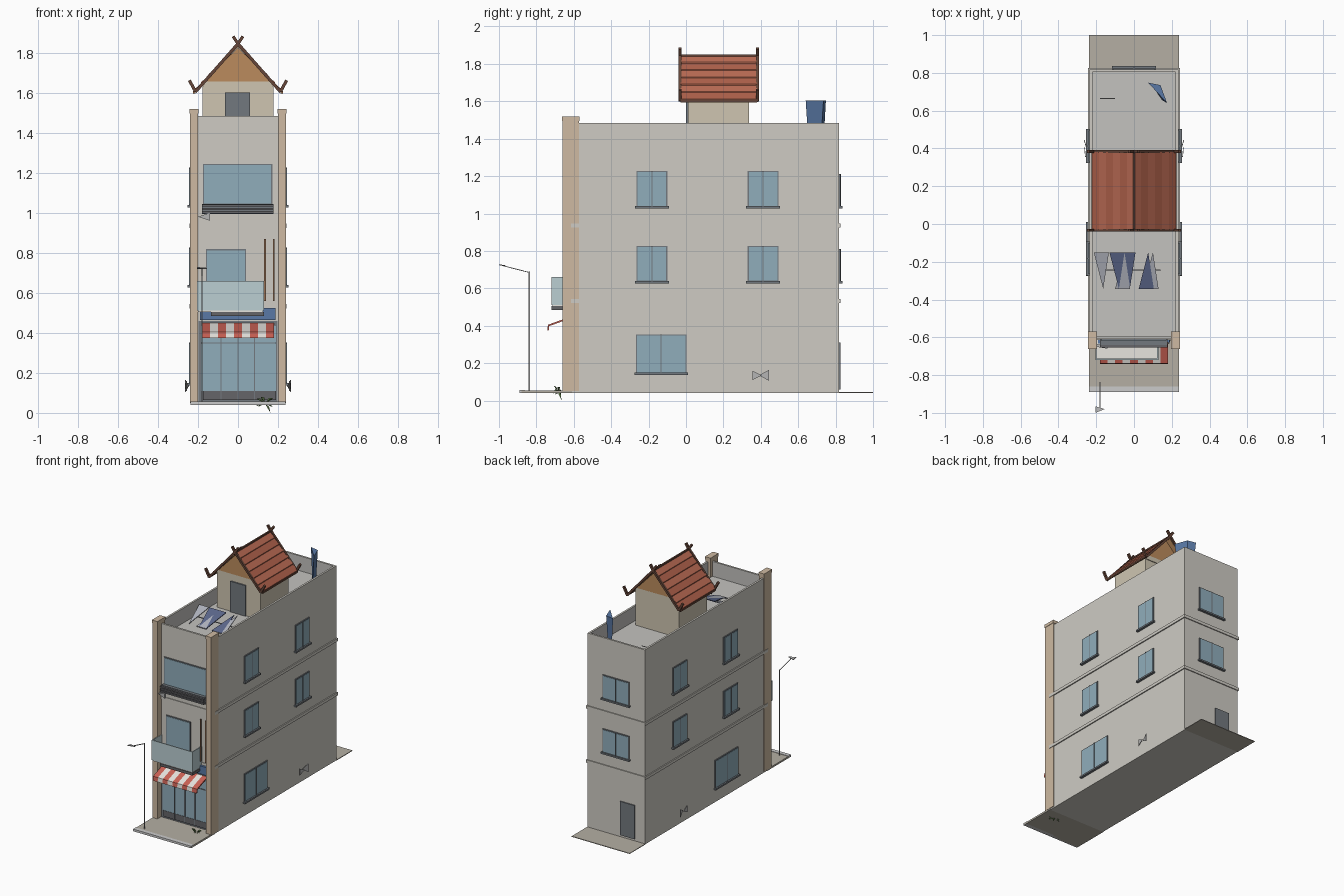
import bpy, bmesh, math, random
from mathutils import Vector

if "Cube" in bpy.data.objects:
    bpy.data.objects.remove(bpy.data.objects["Cube"])

random.seed(4)
C = dict(wall=(.62, .60, .55), deck=(.55, .54, .52), tan=(.62, .49, .36), glass=(.28, .42, .50),
         dark=(.13, .13, .14), frame=(.17, .19, .21), pave=(.46, .43, .37), curb=(.6, .6, .58),
         red=(.60, .12, .09), white=(.8, .78, .74), blue=(.10, .19, .38), rail=(.50, .62, .65),
         brown=(.30, .16, .09), trim=(.13, .06, .04), gable=(.50, .26, .11), cream=(.62, .56, .44),
         tile=(.50, .15, .09), tile2=(.43, .12, .07), metal=(.45, .45, .45), navy=(.11, .14, .27),
         leaf=(.12, .22, .07), panel=(.45, .47, .53))
MATS = {}


def mat(key):
    if key not in MATS:
        MATS[key] = bpy.data.materials.new(key)
        MATS[key].diffuse_color = (*C[key], 1)
    return MATS[key]


def mesh(name, verts, faces, col):
    me = bpy.data.meshes.new(name)
    me.from_pydata([tuple(v) for v in verts], [], faces)
    bm = bmesh.new()
    bm.from_mesh(me)
    bmesh.ops.recalc_face_normals(bm, faces=bm.faces)
    bm.to_mesh(me)
    bm.free()
    ob = bpy.data.objects.new(name, me)
    bpy.context.collection.objects.link(ob)
    me.materials.append(mat(col))
    return ob


HEX = [(0, 1, 2, 3), (4, 5, 6, 7), (0, 1, 5, 4), (1, 2, 6, 5), (2, 3, 7, 6), (3, 0, 4, 7)]


def box(name, x0, x1, y0, y1, z0, z1, col):
    v = [(x, y, z) for z in (z0, z1) for x, y in ((x0, y0), (x1, y0), (x1, y1), (x0, y1))]
    return mesh(name, v, HEX, col)


def bar(name, a, b, r, col, n=4):
    """Straight prism with n sides from a to b."""
    a, b = Vector(a), Vector(b)
    d = (b - a).normalized()
    s = d.cross(Vector((0, 1, 0)) if abs(d.y) < .9 else Vector((1, 0, 0))).normalized()
    t = d.cross(s)
    ring = [(s * math.cos(k) + t * math.sin(k)) * r
            for k in [2 * math.pi * (i + .5) / n for i in range(n)]]
    faces = [(i, (i + 1) % n, (i + 1) % n + n, i + n) for i in range(n)]
    faces += [tuple(range(n)), tuple(range(n, 2 * n))]
    return mesh(name, [a + q for q in ring] + [b + q for q in ring], faces, col)


def prism(name, pts, dy, col):
    """Extrude a polygon along y (or a given vector)."""
    d = Vector((0, dy, 0)) if isinstance(dy, (int, float)) else Vector(dy)
    n = len(pts)
    v = [Vector(p) for p in pts]
    faces = [(i, (i + 1) % n, (i + 1) % n + n, i + n) for i in range(n)]
    return mesh(name, v + [p + d for p in v], faces + [tuple(range(n)), tuple(range(n, 2 * n))], col)


W, F, B = .235, -.61, .818   # half width, front wall, back wall


def on_wall(name, face, u0, u1, z0, z1, out, col, inn=.01):
    """Box lying on one of the four walls, standing out by a given amount."""
    if face == 'front':
        return box(name, u0, u1, F - out, F + inn, z0, z1, col)
    if face == 'back':
        return box(name, u0, u1, B - inn, B + out, z0, z1, col)
    s = 1 if face == 'right' else -1
    xs = sorted((s * (W - inn), s * (W + out)))
    return box(name, *xs, u0, u1, z0, z1, col)


def window(name, face, u0, u1, z0, z1, mullion=True, sill=True):
    on_wall(name + '_frame', face, u0, u1, z0, z1, .007, 'frame')
    on_wall(name + '_glass', face, u0 + .006, u1 - .006, z0 + .006, z1 - .006, .009, 'glass')
    if mullion:
        m = (u0 + u1) / 2
        on_wall(name + '_mullion', face, m - .003, m + .003, z0, z1, .011, 'frame')
    if sill:
        on_wall(name + '_sill', face, u0 - .008, u1 + .008, z0 - .008, z0 + .004, .018, 'frame')


# main block with a sunken roof deck behind the parapet
body = box('main_block', -W, W, F, B, .04, 1.483, 'wall')
bm = bmesh.new()
bm.from_mesh(body.data)
bm.faces.ensure_lookup_table()
top = max(bm.faces, key=lambda f: f.calc_center_median().z)
bmesh.ops.inset_region(bm, faces=[top], thickness=.02)
top.material_index = 1
floor = bmesh.ops.extrude_discrete_faces(bm, faces=[top])['faces'][0]
bmesh.ops.translate(bm, verts=floor.verts, vec=(0, 0, -.11))
bm.to_mesh(body.data)
bm.free()
body.data.materials.append(mat('deck'))

# pavement, kerb, back yard
box('front_pavement', -.238, .238, -.88, F, .04, .053, 'pave')
box('kerb', -.238, .238, -.89, -.86, .04, .056, 'curb')
box('back_pavement', -.238, .238, B, 1.0, .04, .045, 'pave')

# corner pilasters and floor bands
for s, n in ((-1, 'left'), (1, 'right')):
    x = sorted((s * .2, s * .24))
    box(n + '_pilaster', *x, -.66, -.572, .05, 1.505, 'tan')
    box(n + '_pilaster_cap', x[0] - .003, x[1] + .003, -.663, -.569, 1.495, 1.518, 'tan')
for z in (.522, .924):
    box('floor_band', -.243, .243, -.615, .825, z, z + .022, 'wall')

# side windows and wall vents
for side in ('left', 'right'):
    for z in (.635, 1.035):
        for u in (-.265, .33):
            window(side + '_window', side, u, u + .165, z, z + .192)
    window(side + '_shop_window', side, -.268, .002, .145, .353)
    s = 1 if side == 'right' else -1
    prism(side + '_vent', [(s * .245, .39, .135), (s * .262, .445, .165), (s * .262, .445, .105)],
          (s * .004, 0, 0), 'metal')
    prism(side + '_vent_blade', [(s * .255, .355, .16), (s * .255, .355, .11), (s * .26, .405, .135)],
          (s * .004, 0, 0), 'metal')

# back windows and door
window('back_window', 'back', -.108, .108, 1.035, 1.21)
window('back_window', 'back', -.108, .108, .635, .81)
on_wall('back_door', 'back', -.155, -.035, .06, .31, .008, 'frame')

# shop front
on_wall('shop_frame', 'front', -.198, .198, .053, .46, .006, 'frame')
on_wall('shop_glass', 'front', -.185, .19, .11, .435, .012, 'glass')
on_wall('shop_base', 'front', -.175, .19, .065, .11, .014, 'dark')
for x in (-.085, 0, .082):
    on_wall('shop_mullion', 'front', x - .003, x + .003, .065, .435, .016, 'frame')
on_wall('shop_transom', 'front', -.185, .19, .347, .353, .016, 'frame')
on_wall('sign_board', 'front', -.19, .188, .465, .525, .022, 'blue')

# striped awning with valance
for i in range(9):
    x = -.18 + i * .04
    prism('awning_stripe', [(x, F, .452), (x, -.738, .405), (x, -.742, .374), (x, -.734, .374),
                            (x, -.732, .398), (x, F, .442)], (.04, 0, 0), 'white' if i % 2 else 'red')

# balcony and its door
window('balcony_door', 'front', -.16, .04, .53, .818, False, False)
box('balcony_floor', -.2, .125, -.715, F, .505, .52, 'white')
box('balcony_beam', -.135, .13, -.72, F, .485, .505, 'dark')
box('balcony_front_glass', -.205, .13, -.72, -.713, .512, .66, 'rail')
for x in (-.205, .123):
    box('balcony_side_glass', x, x + .007, -.715, F, .512, .66, 'rail')
for x in (.135, .178):
    bar('wall_pipe', (x, -.63, .56), (x, -.63, .87), .006, 'brown')

# top front window with slatted planter ledge
window('top_window', 'front', -.176, .172, 1.04, 1.245, False, False)
for i in range(3):
    on_wall('ledge_slat', 'front', -.18, .177, .997 + i * .017, 1.008 + i * .017, .045, 'dark')
on_wall('ledge_back', 'front', -.18, .177, .995, 1.045, .03, 'frame')
prism('facade_lamp', [(-.2, -.65, .98), (-.14, -.66, 1.0), (-.14, -.66, .96)], .015, 'metal')

# street lamp
bar('lamp_post', (-.18, -.838, .05), (-.18, -.838, .69), .004, 'metal')
bar('lamp_arm', (-.18, -.838, .685), (-.18, -.975, .72), .003, 'metal')
prism('lamp_head', [(-.205, -.965, .718), (-.205, -1.0, .724), (-.155, -.98, .72)], (0, 0, .005), 'metal')

# potted plant leaves
for i in range(11):
    a = i * 2.4
    base = Vector((.135, -.685, .045))
    tip = base + Vector((math.cos(a) * .045, math.sin(a) * .025, -.045 if i == 3 else random.uniform(-.02, .04)))
    w = Vector((-math.sin(a), math.cos(a), .3)) * .008
    mid = (base + tip) / 2 + Vector((0, 0, .012))
    mesh('plant_leaf', [base, mid + w, tip, mid - w], [(0, 1, 2), (0, 2, 3)], 'leaf')

# rooftop hut walls, gables and door
prism('hut_walls', [(-.178, .01, 1.37), (.178, .01, 1.37), (.178, .01, 1.63), (-.178, .01, 1.63)], .327, 'cream')
for y in (.004, .333):
    prism('hut_gable', [(-.175, y, 1.655), (.175, y, 1.655), (0, y, 1.825)], .01, 'gable')
    prism('hut_gable_base', [(-.178, y + .002, 1.62), (.178, y + .002, 1.62),
                             (.172, y + .002, 1.658), (-.172, y + .002, 1.658)], .008, 'cream')
box('hut_door', -.064, .06, 0, .012, 1.373, 1.6, 'frame')

# hut roof: overlapping courses on both slopes, brown soffit
N = 6
for s in (-1, 1):
    def at(t, lift): return (s * .222 * t, -.03, 1.84 - .235 * t + lift)
    prism('roof_soffit', [at(0, -.012), at(1, -.012), at(1, -.003), at(0, -.003)], .41, 'gable')
    for i in range(N):
        a, b = i / N, (i + 1) / N
        prism('roof_course', [at(a, -.004), at(b, -.004), at(b, .008), at(a, .002)], .41,
              'tile2' if i % 2 else 'tile')
    bar('eave_board', (s * .218, -.03, 1.603), (s * .218, .385, 1.603), .009, 'trim')
    # barge boards with crossed finials and upturned ends
    for y in (-.033, .383):
        path = [(-s * .025, y, 1.882), (0, y, 1.845), (s * .212, y, 1.605), (s * .243, y, 1.662)]
        for p, q in zip(path, path[1:]):
            bar('barge_board', p, q, .011, 'trim')
bar('ridge', (0, -.03, 1.845), (0, .385, 1.845), .008, 'trim')

# tilted roof panels on a rod
ZL, ZH, YF, YB = 1.385, 1.44, -.343, -.15
for x, up, col in ((-.163, 0, 'panel'), (-.08, 0, 'navy'), (-.05, 1, 'panel'),
                   (-.022, 0, 'navy'), (.075, 1, 'navy'), (.1, 1, 'panel')):
    yb, zb, yt, zt = (YF, ZL, YB, ZH) if up else (YB, ZH, YF, ZL)
    prism('roof_panel', [(x - .05, yb, zb), (x + .03, yb, zb), (x, yt, zt)], (0, 0, .006), col)
bar('panel_rod', (-.18, -.245, 1.405), (.14, -.245, 1.405), .004, 'metal')

# faceted water tank
mesh('water_tank', [(.095, .735, 1.373), (.15, .655, 1.373), (.135, .72, 1.373),
                    (.075, .748, 1.605), (.175, .64, 1.605), (.14, .735, 1.605)],
     [(0, 1, 2), (3, 4, 5), (0, 1, 4), (0, 4, 3), (1, 2, 5, 4), (2, 0, 3, 5)], 'blue')
bar('antenna_bar', (-.18, .665, 1.42), (-.1, .665, 1.42), .003, 'metal')

for m in bpy.data.materials:
    if m.users and not m.is_grease_pencil:
        m.use_nodes = True
        m.node_tree.nodes["Principled BSDF"].inputs["Base Color"].default_value = m.diffuse_color
